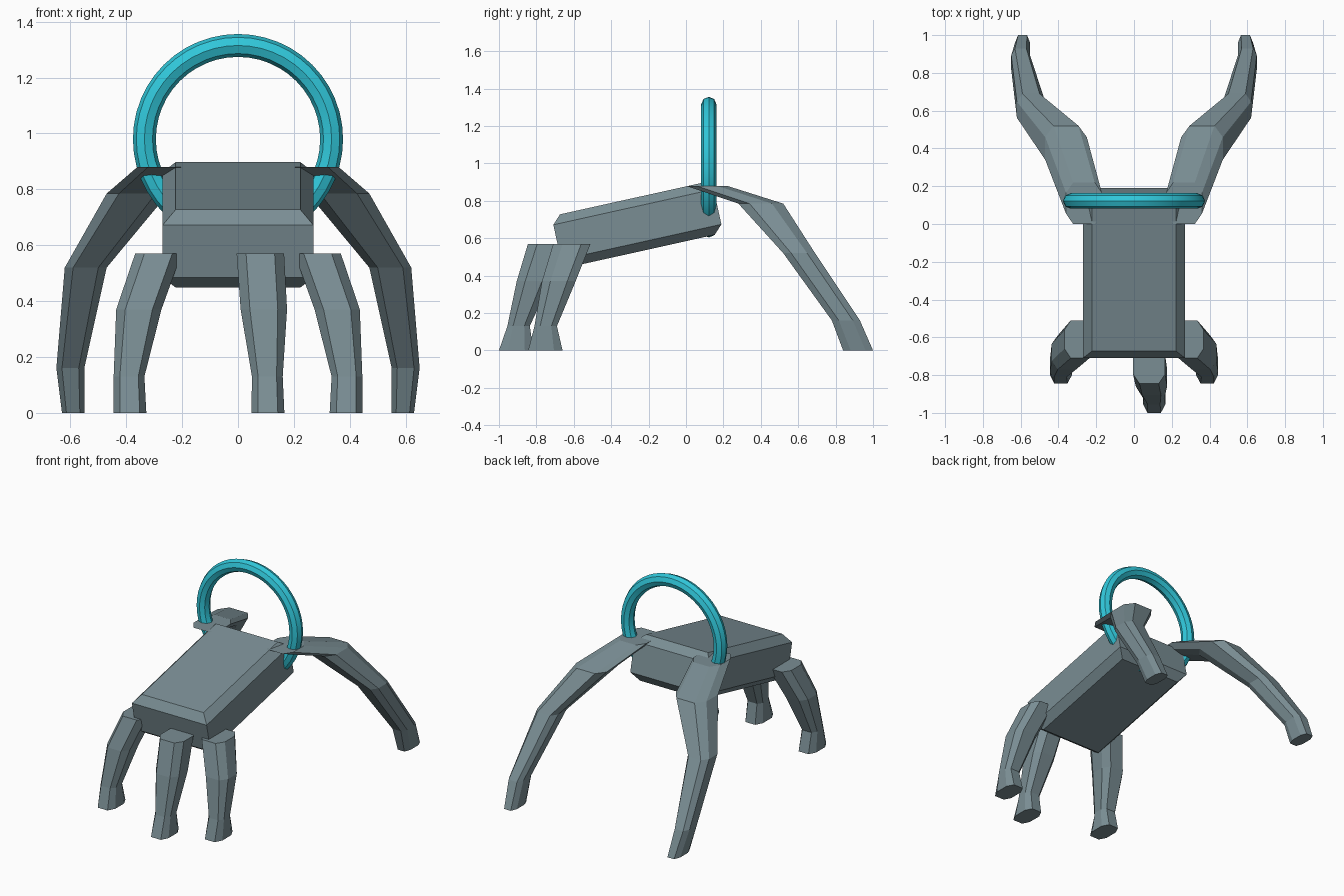
import bpy, bmesh, math
from mathutils import Matrix

if "Cube" in bpy.data.objects:
    bpy.data.objects.remove(bpy.data.objects["Cube"])


def material(name, rgb):
    m = bpy.data.materials.new(name)
    m.diffuse_color = (*rgb, 1)
    m.use_nodes = True
    m.node_tree.nodes["Principled BSDF"].inputs["Base Color"].default_value = m.diffuse_color
    return m


grey = material("slate grey", (0.195, 0.27, 0.296))
cyan = material("bright cyan", (0.03, 0.57, 0.70))


def loft(name, rings, mat):
    """Skin a list of equal-length point rings and cap both ends."""
    bm = bmesh.new()
    loops = [[bm.verts.new(p) for p in ring] for ring in rings]
    n = len(loops[0])
    for a, b in zip(loops, loops[1:]):
        for i in range(n):
            j = (i + 1) % n
            bm.faces.new((a[i], a[j], b[j], b[i]))
    bm.faces.new(loops[0])
    bm.faces.new(loops[-1])
    bmesh.ops.recalc_face_normals(bm, faces=bm.faces)
    me = bpy.data.meshes.new(name)
    bm.to_mesh(me)
    bm.free()
    me.materials.append(mat)
    ob = bpy.data.objects.new(name, me)
    bpy.context.collection.objects.link(ob)
    return ob


def section(x, y, z, hx, hy):
    """Horizontal rectangle with cut corners."""
    fx, fy = hx * 0.6, hy * 0.5
    pts = [(hx, -fy), (hx, fy), (fx, hy), (-fx, hy),
           (-hx, fy), (-hx, -fy), (-fx, -hy), (fx, -hy)]
    return [(x + a, y + b, z) for a, b in pts]


def leg(name, sections, side=1):
    loft(name, [section(side * x, y, z, hx, hy) for x, y, z, hx, hy in sections], grey)


# Tilted body: box whose top and bottom rims are chamfered
HX, HY, HZ, C = 0.27, 0.439, 0.143, 0.047
body_rings = []
for z, inset in ((-HZ, C), (-HZ + C, 0), (HZ - C, 0), (HZ, C)):
    a, b = HX - inset, HY - inset
    body_rings.append([(a, -b, z), (a, b, z), (-a, b, z), (-a, -b, z)])
body = loft("body", body_rings, grey)
body.data.transform(Matrix.Translation((0, -0.26, 0.673)) @ Matrix.Rotation(math.radians(12.5), 4, 'X'))

# Long rear legs and short front side legs, mirrored
REAR = [(0.265, 0.11, 0.88, 0.095, 0.11), (0.36, 0.40, 0.785, 0.11, 0.12),
        (0.545, 0.605, 0.52, 0.075, 0.085), (0.60, 0.855, 0.16, 0.05, 0.075),
        (0.59, 0.92, 0, 0.04, 0.08)]
FRONT = [(0.285, -0.61, 0.57, 0.083, 0.10), (0.355, -0.68, 0.37, 0.081, 0.09),
         (0.39, -0.75, 0.13, 0.055, 0.06), (0.387, -0.752, 0, 0.059, 0.092)]
for side, label in ((1, "right"), (-1, "left")):
    leg("rear_leg_" + label, REAR, side)
    leg("front_leg_" + label, FRONT, side)

# Single middle front leg
leg("front_leg_middle", [(0.08, -0.745, 0.57, 0.085, 0.10), (0.0925, -0.815, 0.37, 0.083, 0.09),
                         (0.105, -0.895, 0.13, 0.055, 0.06), (0.107, -0.908, 0, 0.059, 0.092)])

# Upright ring around the back of the body
bpy.ops.mesh.primitive_torus_add(major_radius=0.335, minor_radius=0.041, major_segments=48,
                                 minor_segments=8, location=(0, 0.122, 0.98),
                                 rotation=(math.pi / 2, 0, 0))
ring = bpy.context.object
ring.name = "ring"
ring.data.materials.append(cyan)
bpy.ops.object.shade_smooth_by_angle(angle=math.radians(30))
